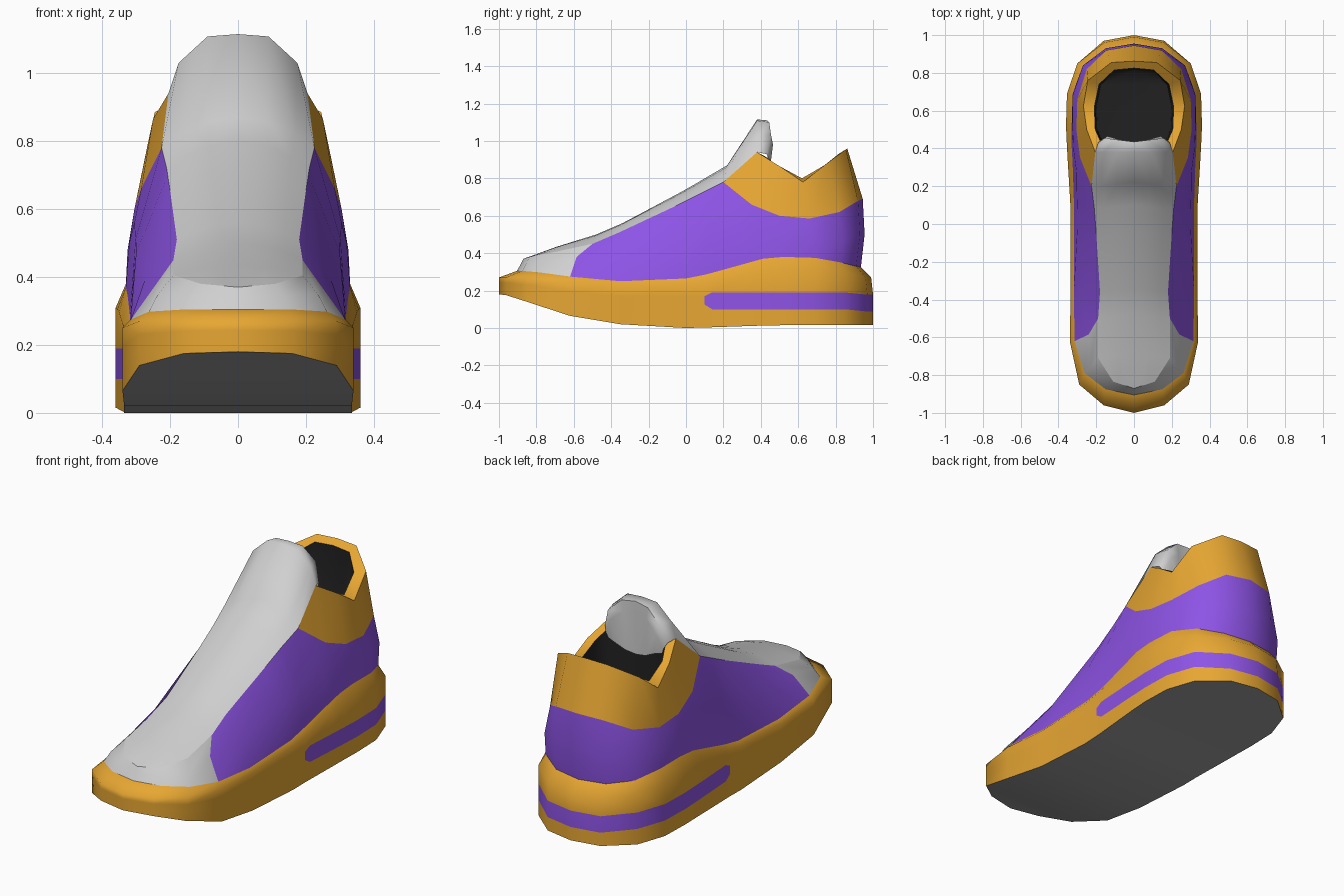
import bpy, bmesh


def material(name, rgb):
    m = bpy.data.materials.new(name)
    m.diffuse_color = (*rgb, 1)
    return m


ORANGE = material("orange", (0.81, 0.39, 0.033))
PURPLE = material("purple", (0.27, 0.088, 0.79))
GREY = material("light grey", (0.63, 0.63, 0.63))
RUBBER = material("grey rubber", (0.35, 0.35, 0.35))
DARK = material("dark lining", (0.015, 0.015, 0.015))


def loft(name, columns, mats, rule=lambda c, r: 0):
    """Half-surface through columns of points (toe to heel), mirrored over x."""
    bm = bmesh.new()
    vs = [[bm.verts.new(p) for p in col] for col in columns]
    for c in range(len(vs) - 1):
        for r in range(len(vs[0]) - 1):
            f = bm.faces.new((vs[c][r], vs[c + 1][r], vs[c + 1][r + 1], vs[c][r + 1]))
            f.material_index = rule(c, r)
    bmesh.ops.remove_doubles(bm, verts=bm.verts, dist=0.0005)
    me = bpy.data.meshes.new(name)
    bm.to_mesh(me)
    bm.free()
    for m in mats:
        me.materials.append(m)
    ob = bpy.data.objects.new(name, me)
    bpy.context.collection.objects.link(ob)
    bpy.ops.object.select_all(action='DESELECT')
    ob.select_set(True)
    bpy.context.view_layer.objects.active = ob
    bpy.ops.object.shade_smooth_by_angle(angle=1.2)
    ob.modifiers.new("mirror", 'MIRROR')
    return ob


# Sole stations from toe to heel: outline x, y, bottom z, wall top z, rim x, y, z
SOLE = [
    (0, -1, .18, .27, 0, -.905, .305),
    (.16, -.96, .175, .27, .15, -.875, .305),
    (.29, -.85, .14, .27, .262, -.79, .298),
    (.34, -.62, .065, .25, .315, -.62, .275),
    (.335, -.35, .02, .23, .318, -.35, .25),
    (.335, 0, 0, .24, .318, 0, .265),
    (.337, .10, .003, .255, .318, .10, .285),
    (.339, .14, .004, .26, .319, .14, .295),
    (.35, .32, .01, .295, .325, .32, .345),
    (.355, .41, .013, .305, .33, .41, .37),
    (.36, .52, .015, .31, .33, .52, .38),
    (.355, .69, .015, .31, .325, .69, .375),
    (.30, .85, .015, .29, .27, .83, .35),
    (.16, .97, .015, .27, .15, .91, .33),
    (0, 1, .015, .27, 0, .935, .325),
]

cols = []
for x, y, zb, zw, rx, ry, rz in SOLE:
    if y > .12:                       # heel stripe edges
        d = .012 if y > .9 else 0
        s1, s2 = .10 - d, .19 - d
    elif y > .05:                     # rounded stripe end
        s1, s2 = .125, .17
    else:
        s1, s2 = zb + (zw - zb) * .4, zb + (zw - zb) * .7
    yw = y - .01 if y > .9 else y     # heel leans slightly forward
    cols.append([(0, y, zb), (x, y, zb), (x, y, s1), (x, y, s2), (x, yw, zw), (rx, ry, rz)])
loft("sole", cols, [ORANGE, PURPLE, RUBBER],
     lambda c, r: 2 if r == 0 else 1 if r == 2 and c >= 6 else 0)

# Upper side: middle point and panel edge point at every sole station
SIDE = [
    ((0, -.885, .338), (0, -.87, .37)),
    ((.135, -.855, .345), (.11, -.835, .38)),
    ((.235, -.765, .35), (.19, -.71, .405)),
    ((.24, -.585, .38), (.19, -.50, .45)),
    ((.275, -.36, .39), (.18, -.36, .51)),
    ((.30, -.02, .47), (.20, -.05, .655)),
    ((.30, .07, .50), (.207, .04, .70)),
    ((.302, .11, .51), (.21, .08, .72)),
    ((.305, .28, .56), (.225, .20, .78)),
    ((.32, .39, .50), (.285, .35, .66)),
    ((.325, .51, .48), (.305, .50, .60)),
    ((.325, .68, .48), (.30, .66, .585)),
    ((.27, .84, .47), (.25, .82, .62)),
    ((.15, .93, .50), (.145, .92, .68)),
    ((0, .955, .50), (0, .945, .69)),
]
cols = [[s[4:7], m, e] for s, (m, e) in zip(SOLE, SIDE)]
loft("upper_side", cols, [GREY, PURPLE], lambda c, r: int(c >= 3))

# Collar: outer top edge and inner top edge from the tongue to the heel
COLLAR = [
    ((.225, .20, .78), (.215, .21, .78)),
    ((.205, .38, .94), (.17, .42, .92)),
    ((.25, .50, .865), (.205, .50, .86)),
    ((.268, .625, .78), (.21, .62, .80)),
    ((.245, .76, .885), (.185, .74, .87)),
    ((.12, .855, .955), (.105, .815, .93)),
    ((0, .862, .96), (0, .825, .935)),
]
loft("collar", [[SIDE[i + 8][1], t, n] for i, (t, n) in enumerate(COLLAR)], [ORANGE])

# Dark lining and insole, tucked under the tongue at the front
inner = [(0, .42, .85)] + [n for t, n in COLLAR[1:]]
cols = [[(x, y, z), (x * .95, .62 + (y - .62) * .98, .42), (0, .62 + (y - .62) * .98, .40)]
        for x, y, z in inner]
loft("lining", cols, [DARK])

# Vamp arching between the panel edges, running up into the thick tongue
RISE = [0, .008, .03, .05, .05, .07, .076, .08, .09]
cols = [[(e[0] * t, e[1] + .02 * (1 - t) * (i > 0), e[2] + h * (1 - t * t))
         for t in (1, .75, .4, 0)] for i, ((m, e), h) in enumerate(zip(SIDE, RISE))]
cols += [
    [(.205, .38, .94), (.175, .38, 1.03), (.09, .38, 1.108), (0, .38, 1.115)],
    [(.19, .43, .93), (.155, .455, 1.03), (.08, .445, 1.10), (0, .435, 1.11)],
    [(.175, .445, .90), (.14, .465, .98), (.07, .445, 1.04), (0, .435, 1.05)],
    [(.165, .44, .87), (.12, .45, .86), (.06, .44, .83), (0, .435, .82)],
]
loft("vamp_and_tongue", cols, [GREY])
